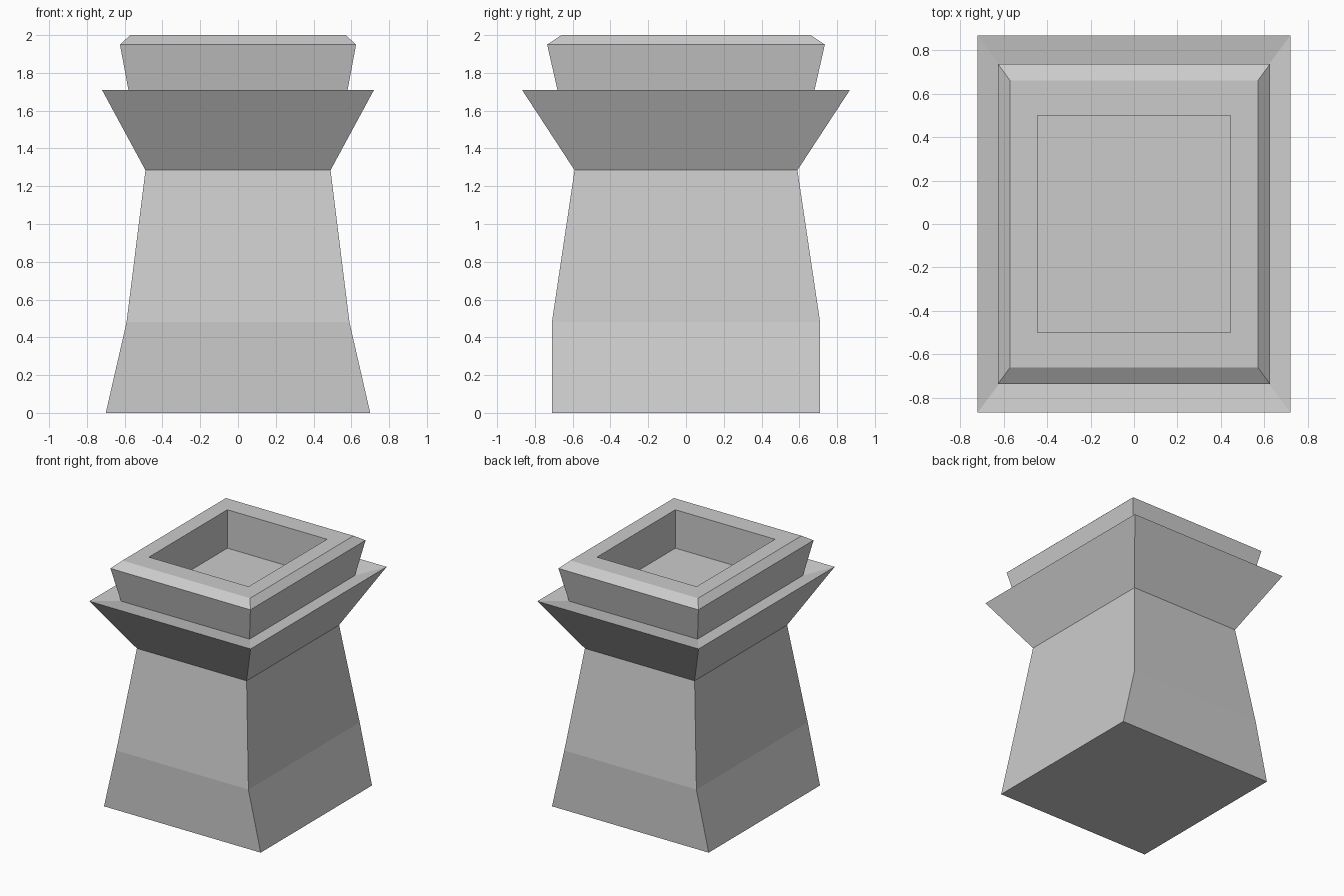
import bpy, bmesh

if "Cube" in bpy.data.objects:
    bpy.data.objects.remove(bpy.data.objects["Cube"])

stone = bpy.data.materials.new("light grey stone")
stone.diffuse_color = (0.6, 0.6, 0.6, 1)
stone.use_nodes = True
stone.node_tree.nodes["Principled BSDF"].inputs["Base Color"].default_value = stone.diffuse_color

# Rectangular rings from the base up, over the rim and into the recess:
# (half width x, half depth y, height z)
RINGS = [
    (0.70, 0.71, 0.0),      # foot
    (0.59, 0.71, 0.48),     # top of plinth
    (0.49, 0.59, 1.285),    # neck
    (0.72, 0.868, 1.71),    # flared collar
    (0.574, 0.673, 1.676),  # collar ledge, dipping inward
    (0.625, 0.735, 1.95),   # crown
    (0.57, 0.66, 2.0),      # crown bevel
    (0.445, 0.50, 2.0),     # recess edge
    (0.445, 0.50, 1.69),    # recess floor
]


def loft(name, rings):
    bm = bmesh.new()
    loops = [[bm.verts.new((sx * x, sy * y, z))
              for sx, sy in ((-1, -1), (1, -1), (1, 1), (-1, 1))]
             for x, y, z in rings]
    for low, high in zip(loops, loops[1:]):
        for i in range(4):
            j = (i + 1) % 4
            bm.faces.new((low[i], low[j], high[j], high[i]))
    bm.faces.new(loops[0][::-1])
    bm.faces.new(loops[-1])
    mesh = bpy.data.meshes.new(name)
    bm.to_mesh(mesh)
    bm.free()
    mesh.materials.append(stone)
    obj = bpy.data.objects.new(name, mesh)
    bpy.context.collection.objects.link(obj)
    return obj


loft("pedestal_with_recessed_top", RINGS)
